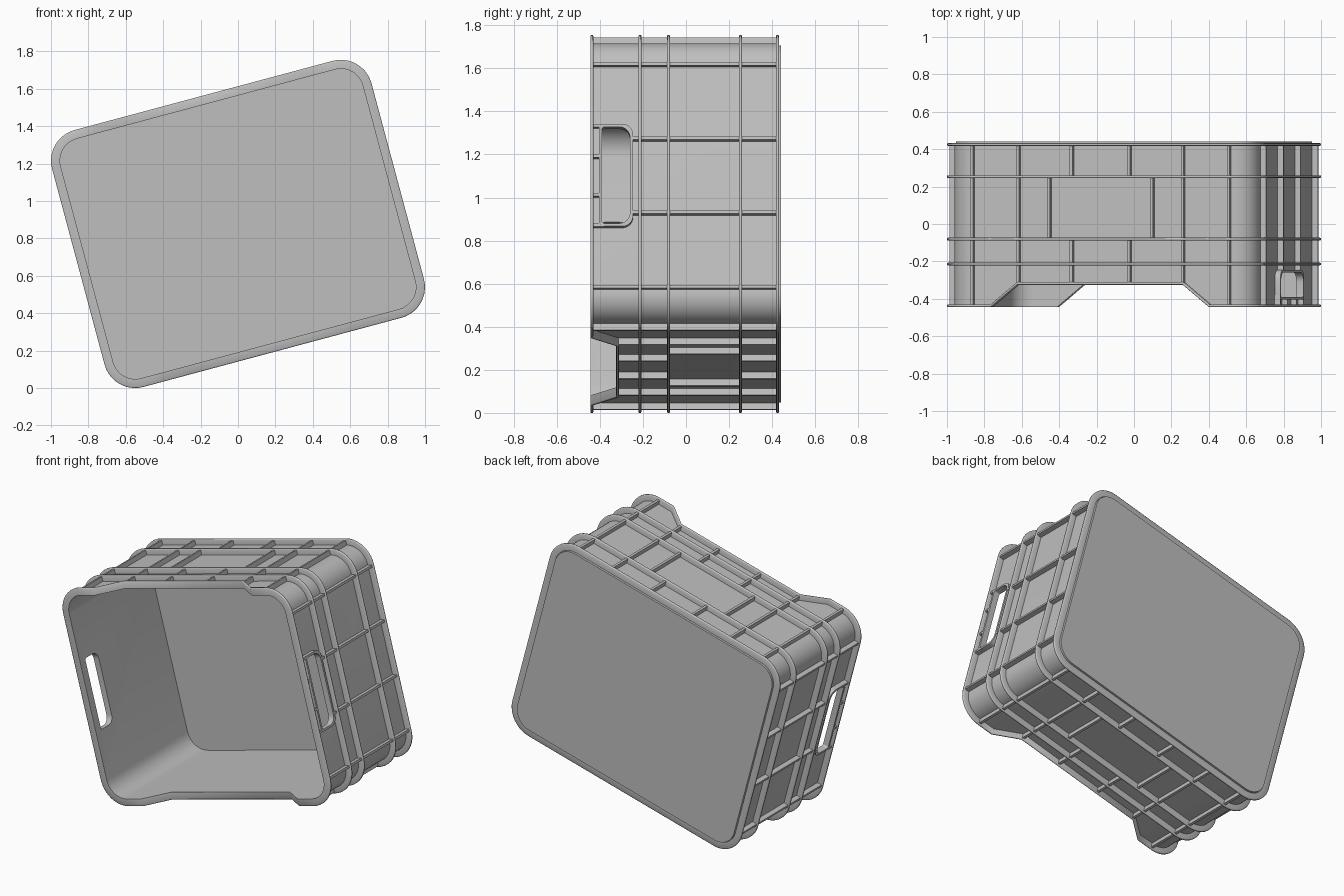
import bpy, bmesh
from math import sin, cos, pi, radians
from mathutils import Matrix, Vector

cube = bpy.data.objects.get("Cube")
if cube:
    bpy.data.objects.remove(cube, do_unlink=True)

HALF_L, HALF_S, RADIUS = 0.884, 0.711, 0.17    # outer rim, half sizes and corner
FRONT, BACK, NOTCH = -0.437, 0.425, -0.318     # depths of rims and of the low edge
NOTCH_IN, NOTCH_OUT = 0.459, 0.604
WALL, INNER, TIP = 0.039, 0.048, 0.008         # insets from the outer rim
THICK = 0.0075                                 # half thickness of a rib
TILT = Matrix.Translation((0, 0, 0.8775)) @ Matrix.Rotation(radians(-15), 4, 'Y')

grey = bpy.data.materials.new("grey plastic")
grey.use_nodes = True
grey.diffuse_color = (0.52, 0.52, 0.52, 1)
grey.node_tree.nodes["Principled BSDF"].inputs["Base Color"].default_value = grey.diffuse_color


def finish(name, bm, angle=30):
    """Tilt the part, make it an object and shade it."""
    bmesh.ops.recalc_face_normals(bm, faces=bm.faces)
    bm.transform(TILT)
    mesh = bpy.data.meshes.new(name)
    bm.to_mesh(mesh)
    bm.free()
    mesh.materials.append(grey)
    obj = bpy.data.objects.new(name, mesh)
    bpy.context.collection.objects.link(obj)
    smooth(obj, angle)
    return obj


def smooth(obj, angle):
    bpy.ops.object.select_all(action='DESELECT')
    obj.select_set(True)
    bpy.context.view_layer.objects.active = obj
    bpy.ops.object.shade_smooth_by_angle(angle=radians(angle))


def outline(inset):
    """Rounded rectangle with extra points where the notches bend."""
    r = RADIUS - inset
    cx, cz = HALF_L - RADIUS, HALF_S - RADIUS
    bends = (NOTCH_OUT, NOTCH_IN, -NOTCH_IN, -NOTCH_OUT)
    pts = []
    for i, (sx, sz) in enumerate(((1, 1), (-1, 1), (-1, -1), (1, -1))):
        for k in range(11):
            a = (i + k / 10) * pi / 2
            pts.append((sx * cx + r * cos(a), sz * cz + r * sin(a)))
        if i in (0, 2):
            pts += [(b * sz, sz * (HALF_S - inset)) for b in bends]
    return pts


def front_edge(x, z):
    """Depth of the open edge, lowered in the middle of the long sides."""
    if abs(z) < HALF_S - RADIUS:
        return FRONT
    t = (NOTCH_OUT - abs(x)) / (NOTCH_OUT - NOTCH_IN)
    return FRONT + (NOTCH - FRONT) * min(1, max(0, t))


def loft(bm, loops):
    """Join closed loops into a closed hoop."""
    rows = [[bm.verts.new(p) for p in loop] for loop in loops]
    n = len(rows[0])
    for a, b in zip(rows, rows[1:] + rows[:1]):
        for i in range(n):
            j = (i + 1) % n
            bm.faces.new((a[i], a[j], b[j], b[i]))


def hoop(name, depth, inner):
    """Flat rib that runs around the whole crate."""
    bm = bmesh.new()
    profile = ((0, -THICK * 0.6), (0, THICK * 0.6), (0.006, THICK),
               (inner, THICK), (inner, -THICK), (0.006, -THICK))
    loft(bm, [[(x, depth(x, z) + d, z) for x, z in outline(i)] for i, d in profile])
    return finish(name, bm, 75)


def prism(bm, low, high):
    a, b = [bm.verts.new(p) for p in low], [bm.verts.new(p) for p in high]
    bm.faces.new(a)
    bm.faces.new(b)
    for i in range(len(a)):
        j = (i + 1) % len(a)
        bm.faces.new((a[i], a[j], b[j], b[i]))


def handle_loop(x, grow):
    """Hand hole outline, with large corners on the far side."""
    y0, y1, half = -0.39 - grow, -0.26 + grow, 0.232 + grow
    pts = []
    for i, (cy, sz, r) in enumerate(((y1, 1, 0.05), (y0, 1, 0.012),
                                     (y0, -1, 0.012), (y1, -1, 0.05))):
        sy = 1 if cy == y1 else -1
        for k in range(7):
            a = (i + k / 6) * pi / 2
            pts.append((x, cy - sy * r + r * cos(a), sz * (half - r) + r * sin(a)))
    return pts


# Thin walls with the notched open edge
bm = bmesh.new()
outer, inner = outline(WALL), outline(INNER)
loft(bm, [[(x, front_edge(x, z), z) for x, z in outer],
          [(x, BACK, z) for x, z in outer],
          [(x, BACK, z) for x, z in inner],
          [(x, front_edge(x, z), z) for x, z in inner]])
walls = finish("walls", bm)

# Hand holes cut through both short walls
for side in (1, -1):
    bm = bmesh.new()
    prism(bm, handle_loop(side * 0.7, 0), handle_loop(side, 0))
    cutter = finish("hand_hole_cutter", bm)
    cutter.hide_render = True
    bpy.context.view_layer.objects.active = walls
    mod = walls.modifiers.new("hand_hole", 'BOOLEAN')
    mod.operation, mod.solver, mod.object = 'DIFFERENCE', 'EXACT', cutter
    bpy.ops.object.modifier_apply(modifier=mod.name)
    bpy.data.objects.remove(cutter, do_unlink=True)
smooth(walls, 30)

# Base plate
bm = bmesh.new()
plate = outline(INNER)
prism(bm, [(x, BACK - 0.01, z) for x, z in plate], [(x, 0.442, z) for x, z in plate])
finish("base_plate", bm)

# Rims and hoops around the crate
hoop("open_rim", front_edge, INNER)
for name, y in (("front_hoop", -0.214), ("middle_hoop", -0.081),
                ("rear_hoop", 0.253), ("base_rim", BACK)):
    hoop(name, lambda x, z, y=y: y, 0.044)

# Raised frames around the hand holes
for side, label in ((1, "left"), (-1, "right")):
    bm = bmesh.new()
    low, high = side * (HALF_L - INNER), side * (HALF_L - TIP)
    loft(bm, [handle_loop(low, 0), handle_loop(high, 0),
              handle_loop(high, 0.014), handle_loop(low, 0.014)])
    finish(label + "_handle_frame", bm)


def bars(name, half, long_side, ribs):
    """Straight ribs along the depth, mirrored on both sides."""
    bm = bmesh.new()
    base, tip = half - 0.043, half - TIP
    for pos, y0, y1 in ribs:
        for s in (1, -1):
            for side in (1, -1):
                across, out = s * pos, side * (base + tip) / 2
                place = (across, (y0 + y1) / 2, out) if long_side else (out, (y0 + y1) / 2, across)
                w, h = 2 * THICK, tip - base
                size = (w, y1 - y0, h) if long_side else (h, y1 - y0, w)
                bmesh.ops.create_cube(bm, size=1, matrix=Matrix.Translation(Vector(place))
                                      @ Matrix.Diagonal((*size, 1)))
    finish(name, bm)


bars("long_side_ribs", HALF_S, True, [
    (0.71, FRONT, BACK), (0.455, NOTCH, BACK), (0.16, NOTCH, -0.081),
    (0.16, 0.253, BACK), (0.285, -0.081, 0.253)])
bars("short_side_ribs", HALF_L, False, [
    (0.535, FRONT, BACK), (0.178, -0.25, BACK),
    (0.239, FRONT, -0.38), (0.093, FRONT, -0.395)])
